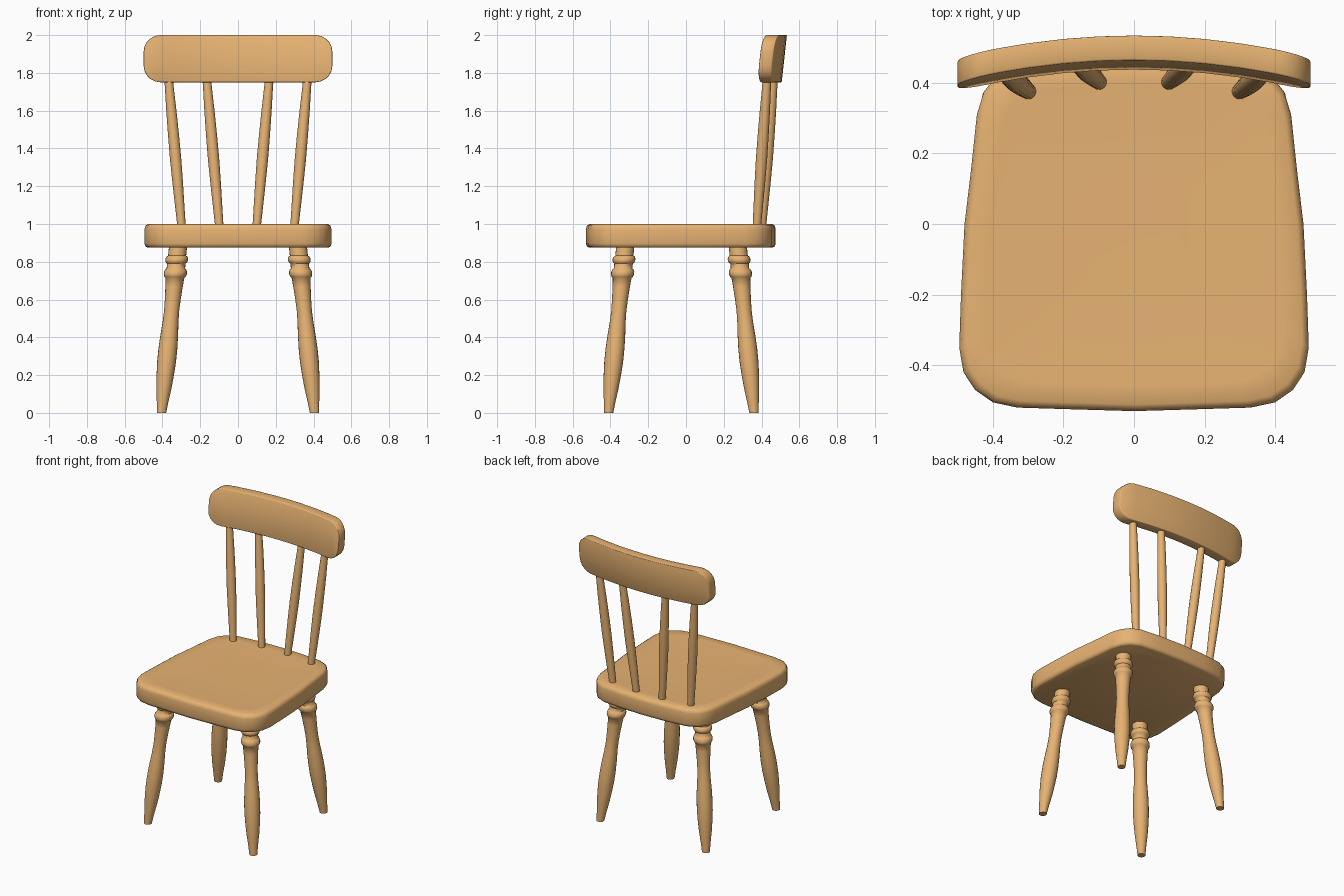
import bpy, bmesh, math

if "Cube" in bpy.data.objects:
    bpy.data.objects.remove(bpy.data.objects["Cube"])

wood = bpy.data.materials.new("wood")
wood.diffuse_color = (0.8, 0.45, 0.17, 1)
wood.use_nodes = True
wood.node_tree.nodes["Principled BSDF"].inputs["Base Color"].default_value = wood.diffuse_color


def make_object(name, bm, angle=40, mirror=False):
    bmesh.ops.recalc_face_normals(bm, faces=bm.faces)
    mesh = bpy.data.meshes.new(name)
    bm.to_mesh(mesh)
    bm.free()
    mesh.materials.append(wood)
    obj = bpy.data.objects.new(name, mesh)
    bpy.context.collection.objects.link(obj)
    bpy.ops.object.select_all(action='DESELECT')
    obj.select_set(True)
    bpy.context.view_layer.objects.active = obj
    bpy.ops.object.shade_smooth_by_angle(angle=math.radians(angle))
    if mirror:
        obj.modifiers.new("mirror", 'MIRROR').use_mirror_merge = False
    return obj


def loft(rings):
    """Skin closed rings of points and cap both ends."""
    bm = bmesh.new()
    loops = [[bm.verts.new(p) for p in ring] for ring in rings]
    n = len(loops[0])
    for a, b in zip(loops, loops[1:]):
        for i in range(n):
            j = (i + 1) % n
            bm.faces.new((a[i], a[j], b[j], b[i]))
    bm.faces.new(loops[0])
    bm.faces.new(loops[-1])
    return bm


def turned(name, low, high, profile, sides=20):
    """Slanted turned part: (z, radius) profile along the line low-high, mirrored in x."""
    rings = []
    for z, r in profile:
        t = (z - low[2]) / (high[2] - low[2])
        cx, cy = (low[k] + (high[k] - low[k]) * t for k in (0, 1))
        rings.append([(cx + r * math.cos(2 * math.pi * i / sides),
                       cy + r * math.sin(2 * math.pi * i / sides), z)
                      for i in range(sides)])
    return make_object(name, loft(rings), 50, mirror=True)


# Seat: rounded outline, softened rim, very shallow dish on top
half = [(0.17, -0.525), (0.33, -0.52), (0.40, -0.505), (0.45, -0.47),
        (0.483, -0.42), (0.495, -0.35), (0.49, -0.2), (0.48, 0.0),
        (0.462, 0.15), (0.445, 0.31), (0.425, 0.375), (0.385, 0.425),
        (0.32, 0.455), (0.17, 0.47)]
outline = [(0, -0.53)] + half + [(0, 0.475)] + [(-x, y) for x, y in reversed(half)]
rim = [(0.965, 0.875), (0.99, 0.881), (1, 0.897), (1, 0.972), (0.99, 0.991),
       (0.962, 1.0), (0.85, 0.998), (0.6, 0.994), (0.3, 0.993)]
make_object("seat", loft([[(x * s, -0.0275 + (y + 0.0275) * s, z) for x, y in outline]
                          for s, z in rim]), 60)

# Legs: baluster profile with two rings below the seat
leg = [(0, 0.025), (0.06, 0.031), (0.13, 0.040), (0.2, 0.046), (0.27, 0.050),
       (0.34, 0.050), (0.41, 0.047), (0.48, 0.042), (0.54, 0.040), (0.6, 0.042),
       (0.67, 0.046), (0.715, 0.050), (0.72, 0.056), (0.732, 0.061),
       (0.748, 0.061), (0.76, 0.055), (0.765, 0.049), (0.79, 0.049),
       (0.795, 0.055), (0.805, 0.060), (0.817, 0.060), (0.828, 0.055),
       (0.832, 0.048), (0.9, 0.048)]
turned("front_legs", (0.405, -0.41, 0), (0.318, -0.322, 0.875), leg)
turned("back_legs", (0.405, 0.36, 0), (0.318, 0.275, 0.875), leg)

# Back spindles: slim, swelling in the middle
spindle = [(0.98, 0.022), (1.1, 0.025), (1.22, 0.028), (1.35, 0.030),
           (1.48, 0.029), (1.6, 0.027), (1.7, 0.024), (1.8, 0.022)]
turned("outer_spindles", (0.30, 0.376, 1.0), (0.366, 0.428, 1.75), spindle, 16)
turned("inner_spindles", (0.10, 0.403, 1.0), (0.164, 0.462, 1.75), spindle, 16)

# Top rail: curved, leaning back board with rounded ends
corner = 0.09
right = [0.1, 0.2, 0.3, 0.41 - 0.03] + \
        [0.41 + corner * math.sin(math.radians(a)) for a in (0, 18, 36, 54, 72, 90)]
stations = [-x for x in reversed(right)] + [0] + right
sections = []
for x in stations:
    d = max(0, abs(x) - 0.41)
    h = 0.035 + math.sqrt(max(0, corner ** 2 - d ** 2))
    section = []
    for sy, sz in ((-1, -1), (1, -1), (1, 1), (-1, 1)):
        section.append((x, 0.4855 - 0.245 * x * x + 0.11 * sz * h + 0.035 * sy,
                        1.875 + sz * h))
    sections.append(section)
bm = loft(sections)
bmesh.ops.recalc_face_normals(bm, faces=bm.faces)
sharp = [e for e in bm.edges if e.calc_face_angle(0) > math.radians(55)]
bmesh.ops.bevel(bm, geom=sharp, offset=0.01, segments=2, profile=0.5,
                affect='EDGES', clamp_overlap=True)
make_object("top_rail", bm, 50)
